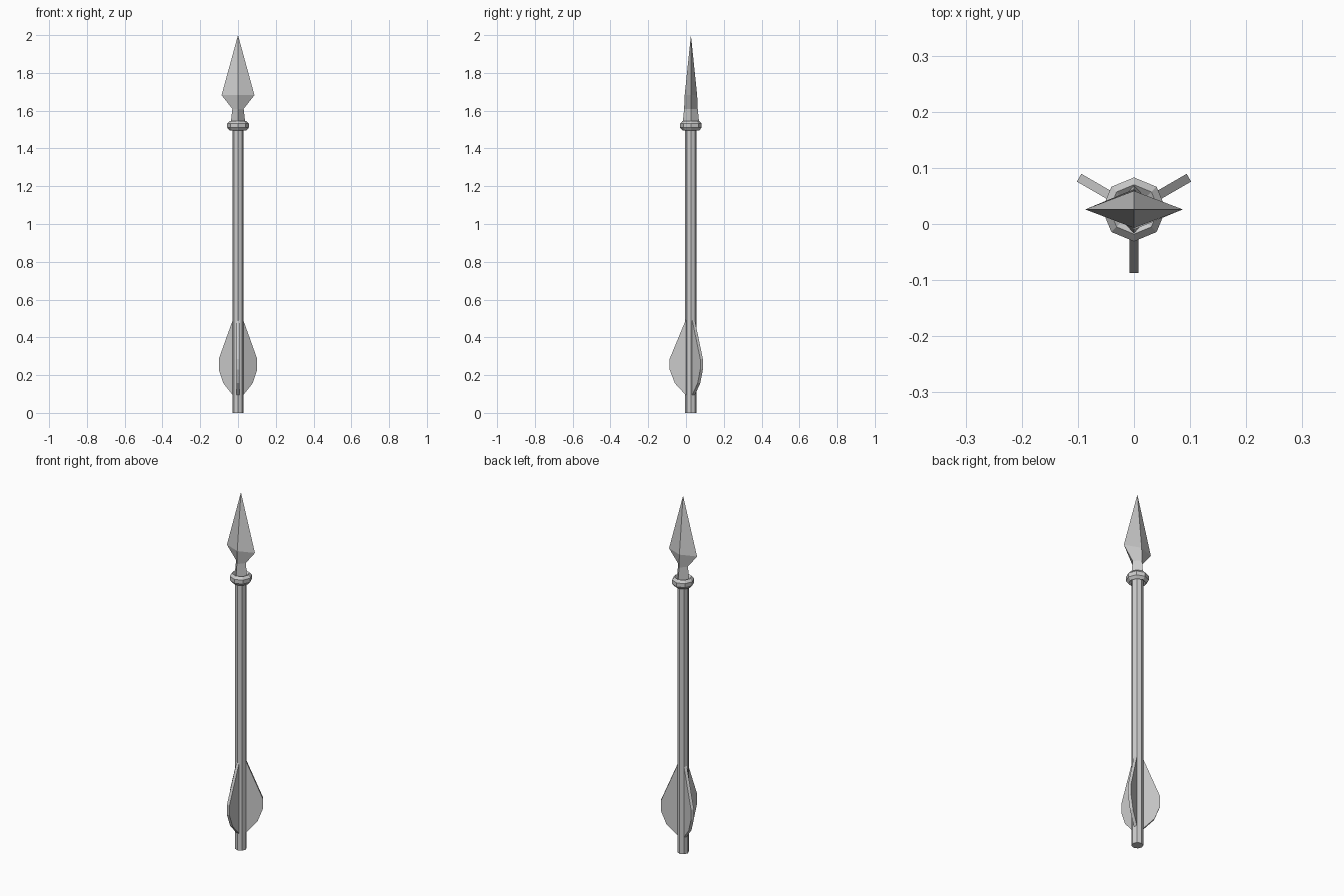
import bpy, bmesh, math
from mathutils import Matrix

if "Cube" in bpy.data.objects:
    bpy.data.objects.remove(bpy.data.objects["Cube"])

AXIS = Matrix.Translation((0, 0.026, 0))  # shaft axis sits slightly behind the origin


def finish(name, bm):
    bmesh.ops.recalc_face_normals(bm, faces=bm.faces)
    bm.transform(AXIS)
    me = bpy.data.meshes.new(name)
    bm.to_mesh(me)
    bm.free()
    ob = bpy.data.objects.new(name, me)
    bpy.context.collection.objects.link(ob)
    return ob


def loft(name, rings, sides, tip=None, closed=False):
    """Stack of polygonal rings (rx, ry, z), capped, looped or ending in a tip."""
    bm = bmesh.new()
    loops = []
    for rx, ry, z in rings:
        angles = [2 * math.pi * i / sides for i in range(sides)]
        loops.append([bm.verts.new((rx * math.cos(a), ry * math.sin(a), z)) for a in angles])
    pairs = list(zip(loops, loops[1:]))
    if closed:
        pairs.append((loops[-1], loops[0]))
    for a, b in pairs:
        for i in range(sides):
            j = (i + 1) % sides
            bm.faces.new((a[i], a[j], b[j], b[i]))
    if not closed:
        bm.faces.new(loops[0])
        if tip is None:
            bm.faces.new(loops[-1])
        else:
            t = bm.verts.new((0, 0, tip))
            for i in range(sides):
                bm.faces.new((loops[-1][i], loops[-1][(i + 1) % sides], t))
    return finish(name, bm)


# Octagonal shaft
loft("shaft", [(0.03, 0.03, 0), (0.03, 0.03, 1.525)], 8)

# Rounded collar ring
collar = [(0.028, 1.508), (0.044, 1.495), (0.057, 1.51),
          (0.057, 1.532), (0.044, 1.546), (0.028, 1.533)]
loft("collar", [(r, r, z) for r, z in collar], 8, closed=True)

# Four-sided spear head with flared socket
loft("spear_head", [(0.04, 0.045, 1.52), (0.03, 0.036, 1.61), (0.087, 0.033, 1.682)], 4, tip=2.0)

# Three fletching fins around the tail
profile = [(0.015, 0.51), (0.022, 0.505), (0.113, 0.285), (0.113, 0.23),
           (0.085, 0.157), (0.028, 0.095), (0.015, 0.088)]
for k in range(3):
    bm = bmesh.new()
    face = bm.faces.new([bm.verts.new((r, -0.008, z)) for r, z in profile])
    ext = bmesh.ops.extrude_face_region(bm, geom=[face], use_keep_orig=True)
    moved = [g for g in ext["geom"] if isinstance(g, bmesh.types.BMVert)]
    bmesh.ops.translate(bm, verts=moved, vec=(0, 0.016, 0))
    bm.transform(Matrix.Rotation(math.radians(-90 + 120 * k), 4, 'Z'))
    finish(f"fin_{k + 1}", bm)
